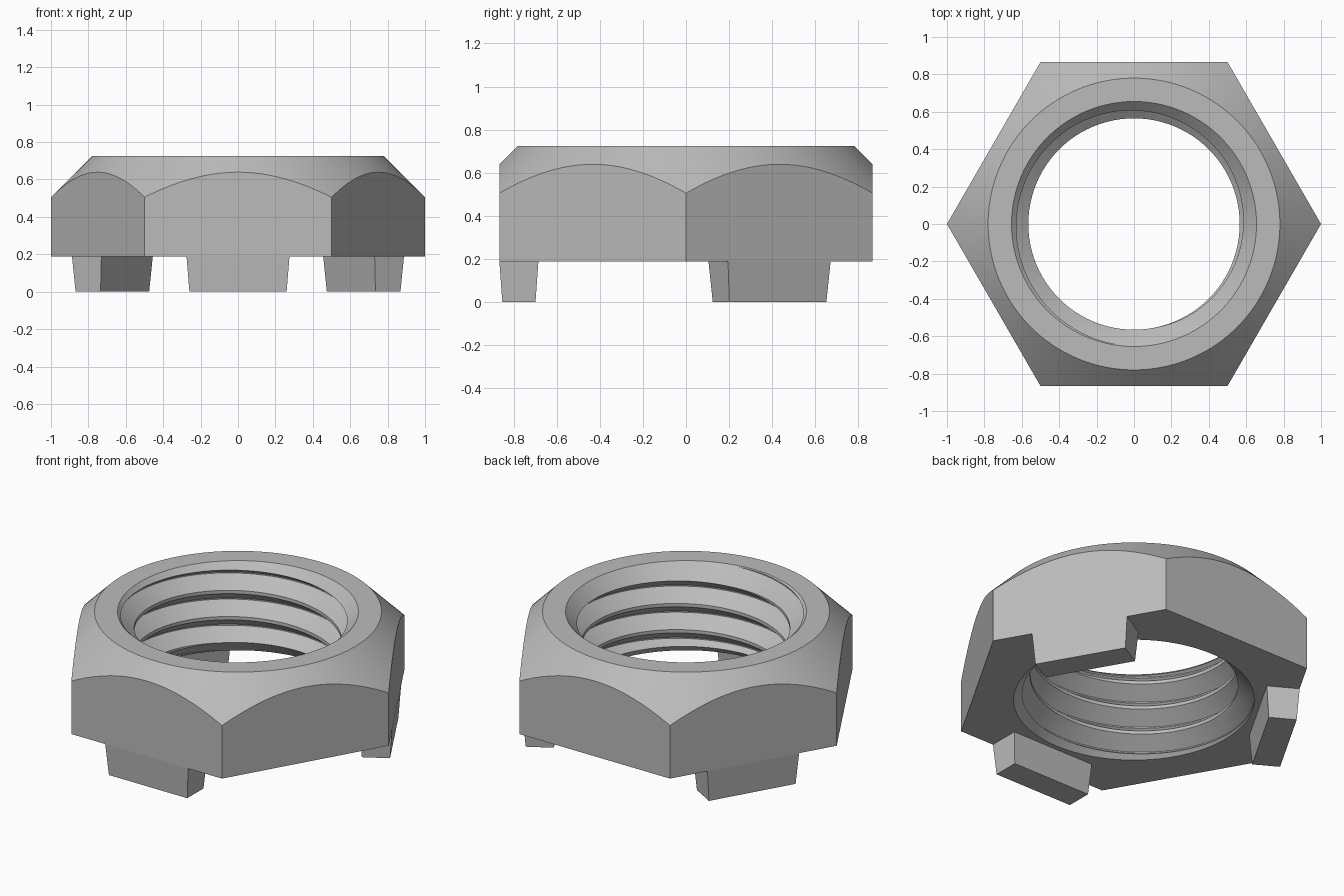
import bpy, bmesh, math
from math import sin, cos, pi

if "Cube" in bpy.data.objects:
    bpy.data.objects.remove(bpy.data.objects["Cube"])

SEG = 96
BASE, TOP = 0.187, 0.725          # underside and top of the hexagon
MINOR, MAJOR, PITCH = 0.565, 0.65, 0.157

steel = bpy.data.materials.new("steel grey")
steel.use_nodes = True
colour = (0.5, 0.5, 0.5, 1)
steel.diffuse_color = colour
steel.node_tree.nodes["Principled BSDF"].inputs["Base Color"].default_value = colour


def make_object(name, bm):
    bmesh.ops.recalc_face_normals(bm, faces=bm.faces)
    mesh = bpy.data.meshes.new(name)
    bm.to_mesh(mesh)
    bm.free()
    mesh.materials.append(steel)
    obj = bpy.data.objects.new(name, mesh)
    bpy.context.collection.objects.link(obj)
    return obj


def lathe(name, profile, sides):
    """Closed solid from (radius, z) rings, capped at both ends."""
    bm = bmesh.new()
    rings = [[bm.verts.new((r * cos(2 * pi * i / sides), r * sin(2 * pi * i / sides), z))
              for i in range(sides)] for r, z in profile]
    for low, high in zip(rings, rings[1:]):
        for i in range(sides):
            j = (i + 1) % sides
            bm.faces.new((low[i], low[j], high[j], high[i]))
    bm.faces.new(rings[0])
    bm.faces.new(rings[-1])
    return make_object(name, bm)


def thread_tap():
    """Solid right-handed screw that cuts the thread."""
    crest, flank = 0.02, 0.065
    steps = [(0, MINOR), (crest, MINOR), (crest + flank, MAJOR), (PITCH - flank, MAJOR)]
    count = len(steps)
    last = 7 * count
    start = TOP - 0.09 - 5 * PITCH + PITCH * 80 / 360
    bm = bmesh.new()
    cols = []
    for i in range(SEG):
        a = 2 * pi * i / SEG
        col = []
        for j in range(last + 1):
            dz, r = steps[j % count]
            z = start + dz + PITCH * (j // count + i / SEG)
            col.append(bm.verts.new((r * cos(a), r * sin(a), z)))
        cols.append(col)
    for i in range(SEG):
        wrap = i == SEG - 1
        shift = count if wrap else 0
        nxt = cols[0] if wrap else cols[i + 1]
        for j in range(last - shift):
            bm.faces.new((cols[i][j], nxt[j + shift], nxt[j + shift + 1], cols[i][j + 1]))
    # close both spiral ends
    mid = start + 3.5 * PITCH
    ends = [bm.verts.new((0, 0, start)), bm.verts.new((0, 0, start + 8 * PITCH))]
    for e in [e for e in bm.edges if e.is_boundary]:
        bm.faces.new((e.verts[0], e.verts[1], ends[e.verts[0].co.z > mid]))
    return make_object("thread_tap", bm)


def combine(target, tool, operation):
    mod = target.modifiers.new("cut", "BOOLEAN")
    mod.operation, mod.solver, mod.object = operation, "EXACT", tool
    bpy.context.view_layer.update()
    done = bpy.data.meshes.new_from_object(
        target.evaluated_get(bpy.context.evaluated_depsgraph_get()))
    target.modifiers.clear()
    target.data = done
    bpy.data.objects.remove(tool)


# Hexagonal body with its conical top chamfer
body = lathe("hex_nut_body", [(1, BASE), (1, TOP)], 6)
combine(body, lathe("chamfer", [(1.2, BASE - 0.1), (1.2, TOP - 0.42), (0.68, TOP + 0.1)], 2 * SEG),
        "INTERSECT")

# Threaded bore with a countersink at each end
combine(body, thread_tap(), "DIFFERENCE")
for end, way in ((TOP, 1), (BASE, -1)):
    sink = [(0.5, end - 0.155 * way), (0.755, end + 0.1 * way)]
    combine(body, lathe("countersink", sink, SEG), "DIFFERENCE")

bpy.ops.object.select_all(action="DESELECT")
body.select_set(True)
bpy.context.view_layer.objects.active = body
bpy.ops.object.shade_smooth_by_angle(angle=math.radians(20))

# Three tapered feet under alternate sides
for n, name in enumerate(("front_foot", "back_left_foot", "back_right_foot")):
    bm = bmesh.new()
    bmesh.ops.create_cube(bm, size=1)
    for v in bm.verts:
        upper = v.co.z > 0
        half = 0.275 if upper else 0.26
        depth = 0.0905 if upper else 0.077
        v.co = (math.copysign(half, v.co.x),
                -0.7755 + math.copysign(depth, v.co.y),
                BASE if upper else 0)
    foot = make_object(name, bm)
    foot.rotation_euler.z = n * 2 * pi / 3
